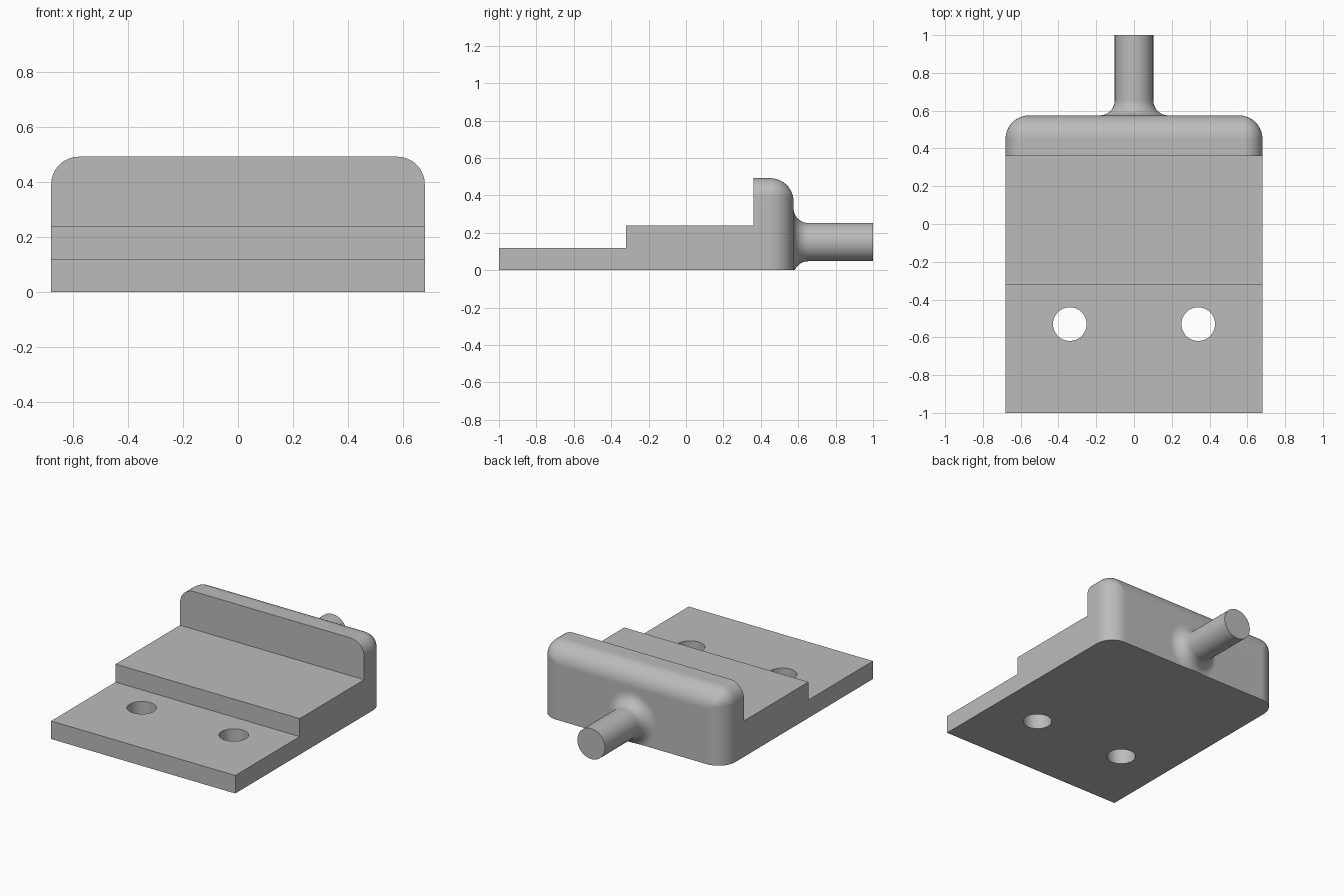
import bpy, bmesh, math

cube = bpy.data.objects.get("Cube")
if cube:
    bpy.data.objects.remove(cube, do_unlink=True)

HALF_W, HEIGHT = 0.68, 0.492
WALL_FRONT, WALL_BACK = 0.36, 0.575
SIDE_R, BACK_R = 0.1, 0.125
PIN_R, PIN_Z, PIN_FILLET = 0.102, 0.15, 0.08

grey = bpy.data.materials.new("plain grey")
grey.use_nodes = True
colour = (0.5, 0.5, 0.5, 1)
grey.diffuse_color = colour
grey.node_tree.nodes["Principled BSDF"].inputs["Base Color"].default_value = colour


def loft(name, rings):
    """Skin closed rings of equal length and cap both ends."""
    bm = bmesh.new()
    loops = [[bm.verts.new(p) for p in ring] for ring in rings]
    n = len(loops[0])
    for a, b in zip(loops, loops[1:]):
        for i in range(n):
            j = (i + 1) % n
            bm.faces.new((a[i], a[j], b[j], b[i]))
    bm.faces.new(loops[0])
    bm.faces.new(loops[-1])
    bmesh.ops.recalc_face_normals(bm, faces=bm.faces)
    mesh = bpy.data.meshes.new(name)
    bm.to_mesh(mesh)
    bm.free()
    obj = bpy.data.objects.new(name, mesh)
    bpy.context.collection.objects.link(obj)
    mesh.materials.append(grey)
    return obj


def activate(obj):
    bpy.ops.object.select_all(action="DESELECT")
    obj.select_set(True)
    bpy.context.view_layer.objects.active = obj


def smooth(obj):
    activate(obj)
    bpy.ops.object.shade_smooth_by_angle(angle=math.radians(35))
    mod = obj.modifiers.new("even normals", "WEIGHTED_NORMAL")
    mod.keep_sharp = True


# Stepped base plate
steps = [(-1, 0), (WALL_FRONT, 0), (WALL_FRONT, 0.24),
         (-0.32, 0.24), (-0.32, 0.12), (-1, 0.12)]
base = loft("stepped_base", [[(x, y, z) for y, z in steps] for x in (-HALF_W, HALF_W)])

# Two mounting holes
for side in (-1, 1):
    bpy.ops.mesh.primitive_cylinder_add(vertices=64, radius=0.089, depth=0.6,
                                        location=(side * 0.34, -0.53, 0.06))
    cutter = bpy.context.object
    cutter.name = "hole_cutter"
    cutter.hide_render = True
    cutter.data.materials.append(grey)
    activate(base)
    cut = base.modifiers.new("hole", "BOOLEAN")
    cut.operation = "DIFFERENCE"
    cut.solver = "EXACT"
    cut.object = cutter
    bpy.ops.object.modifier_apply(modifier=cut.name)
    bpy.data.objects.remove(cutter, do_unlink=True)
smooth(base)


# Back wall with rounded top corners and a rounded rear rim
def wall_ring(y, inset):
    w, top = HALF_W - inset, HEIGHT - inset
    r = max(SIDE_R - inset, 0.012)
    ring = [(-w, y, 0), (w, y, 0)]
    for start, cx in ((0, w - r), (90, r - w)):
        for i in range(13):
            a = math.radians(start + 90 * i / 12)
            ring.append((cx + r * math.cos(a), y, top - r + r * math.sin(a)))
    return ring


wall_rings = [wall_ring(WALL_FRONT, 0)]
for i in range(17):
    a = math.pi / 2 * i / 16
    wall_rings.append(wall_ring(WALL_BACK - BACK_R + BACK_R * math.sin(a),
                                BACK_R * (1 - math.cos(a))))
smooth(loft("back_wall", wall_rings))


# Rear pin with a flared root, trimmed level with the underside
def pin_ring(y, r):
    angles = [math.tau * i / 64 for i in range(64)]
    return [(r * math.cos(a), y, max(0, PIN_Z + r * math.sin(a))) for a in angles]


pin_rings = []
for i in range(13):
    a = math.pi / 2 * i / 12
    pin_rings.append(pin_ring(WALL_BACK + PIN_FILLET * (1 - math.cos(a)),
                              PIN_R + PIN_FILLET * (1 - math.sin(a))))
pin_rings.append(pin_ring(1, PIN_R))
smooth(loft("rear_pin", pin_rings))
